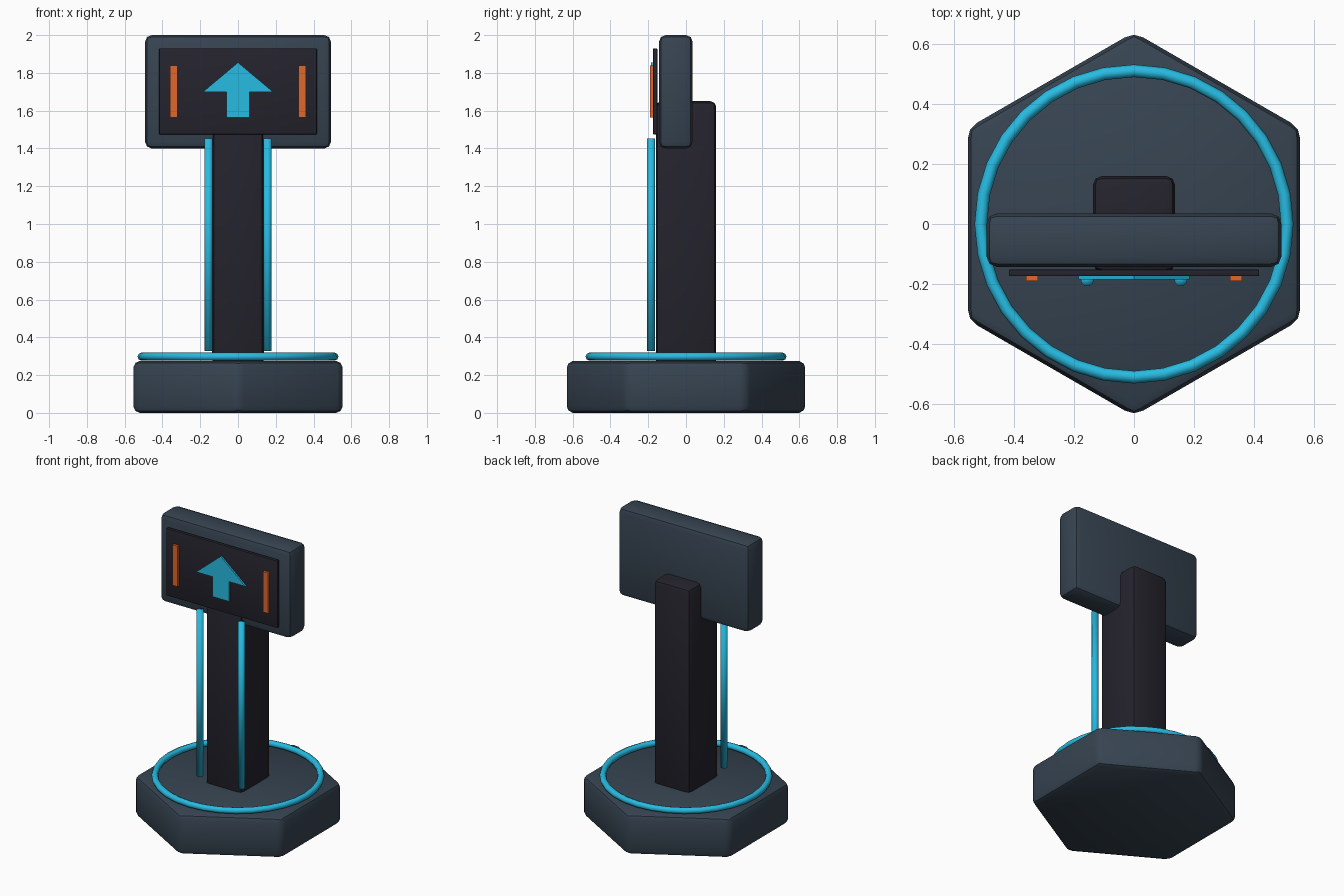
import bpy, bmesh, math

if "Cube" in bpy.data.objects:
    bpy.data.objects.remove(bpy.data.objects["Cube"])


def material(name, rgb):
    m = bpy.data.materials.new(name)
    m.diffuse_color = (*rgb, 1)
    m.use_nodes = True
    m.node_tree.nodes["Principled BSDF"].inputs["Base Color"].default_value = m.diffuse_color
    return m


SLATE = material("slate", (0.037, 0.057, 0.082))
DARK = material("dark_panel", (0.018, 0.017, 0.026))
CYAN = material("cyan_glow", (0.02, 0.50, 0.76))
ORANGE = material("orange_accent", (0.74, 0.135, 0.027))


def finish(ob, name, mat, bevel=0, angle=40):
    """Name, colour, bevel and shade the active object."""
    ob.name = ob.data.name = name
    ob.data.materials.append(mat)
    bpy.context.view_layer.objects.active = ob
    ob.select_set(True)
    if bevel:
        mod = ob.modifiers.new("bevel", 'BEVEL')
        mod.width, mod.segments = bevel, 2
        bpy.ops.object.modifier_apply(modifier=mod.name)
    bpy.ops.object.shade_smooth_by_angle(angle=math.radians(angle))
    ob.select_set(False)
    return ob


def prism(name, points, extrude, mat, bevel=0):
    """Extrude a flat outline of 3D points along a vector."""
    bm = bmesh.new()
    face = bm.faces.new([bm.verts.new(p) for p in points])
    out = bmesh.ops.extrude_face_region(bm, geom=[face])
    verts = [v for v in out["geom"] if isinstance(v, bmesh.types.BMVert)]
    bmesh.ops.translate(bm, verts=verts, vec=extrude)
    bmesh.ops.recalc_face_normals(bm, faces=bm.faces)
    me = bpy.data.meshes.new(name)
    bm.to_mesh(me)
    bm.free()
    ob = bpy.data.objects.new(name, me)
    bpy.context.collection.objects.link(ob)
    return finish(ob, name, mat, bevel)


def box(name, x, y, z, mat, bevel=0):
    """Box from (min, max) ranges."""
    pts = [(x[0], y[0], z[0]), (x[1], y[0], z[0]), (x[1], y[1], z[0]), (x[0], y[1], z[0])]
    return prism(name, pts, (0, 0, z[1] - z[0]), mat, bevel)


# hexagonal base, corners pointing to the front and back
hexagon = [(0.64 * math.sin(i * math.pi / 3), 0.64 * math.cos(i * math.pi / 3), 0) for i in range(6)]
prism("base", hexagon, (0, 0, 0.275), SLATE, 0.035)

# light ring lying on the base
bpy.ops.mesh.primitive_torus_add(major_radius=0.511, minor_radius=0.021, major_segments=32,
                                 minor_segments=8, location=(0, 0, 0.298))
finish(bpy.context.object, "base_light_ring", CYAN, angle=60)

# column and display head
box("column", (-0.137, 0.137), (-0.16, 0.16), (0.25, 1.65), DARK, 0.03)
box("display_housing", (-0.492, 0.492), (-0.143, 0.035), (1.4, 2.0), SLATE, 0.035)
box("screen", (-0.417, 0.417), (-0.174, -0.152), (1.475, 1.93), DARK, 0.003)

# arrow sign on the screen, outlined on its right half and mirrored
half = [(0.185, 1.70), (0.062, 1.70), (0.062, 1.565)]
outline = [(0, 1.855)] + half + [(-x, z) for x, z in reversed(half)]
prism("arrow_sign", [(x, -0.173, z) for x, z in outline], (0, -0.012, 0), CYAN)

for side, s in (("left", -1), ("right", 1)):
    # orange bars beside the arrow
    box(side + "_screen_bar", (s * 0.34 - 0.02, s * 0.34 + 0.02), (-0.19, -0.173), (1.565, 1.84), ORANGE)
    # light tubes in front of the column
    bpy.ops.mesh.primitive_cylinder_add(vertices=12, radius=0.022, depth=1.125,
                                        location=(s * 0.156, -0.185, 0.8895))
    finish(bpy.context.object, side + "_light_tube", CYAN, angle=180)
